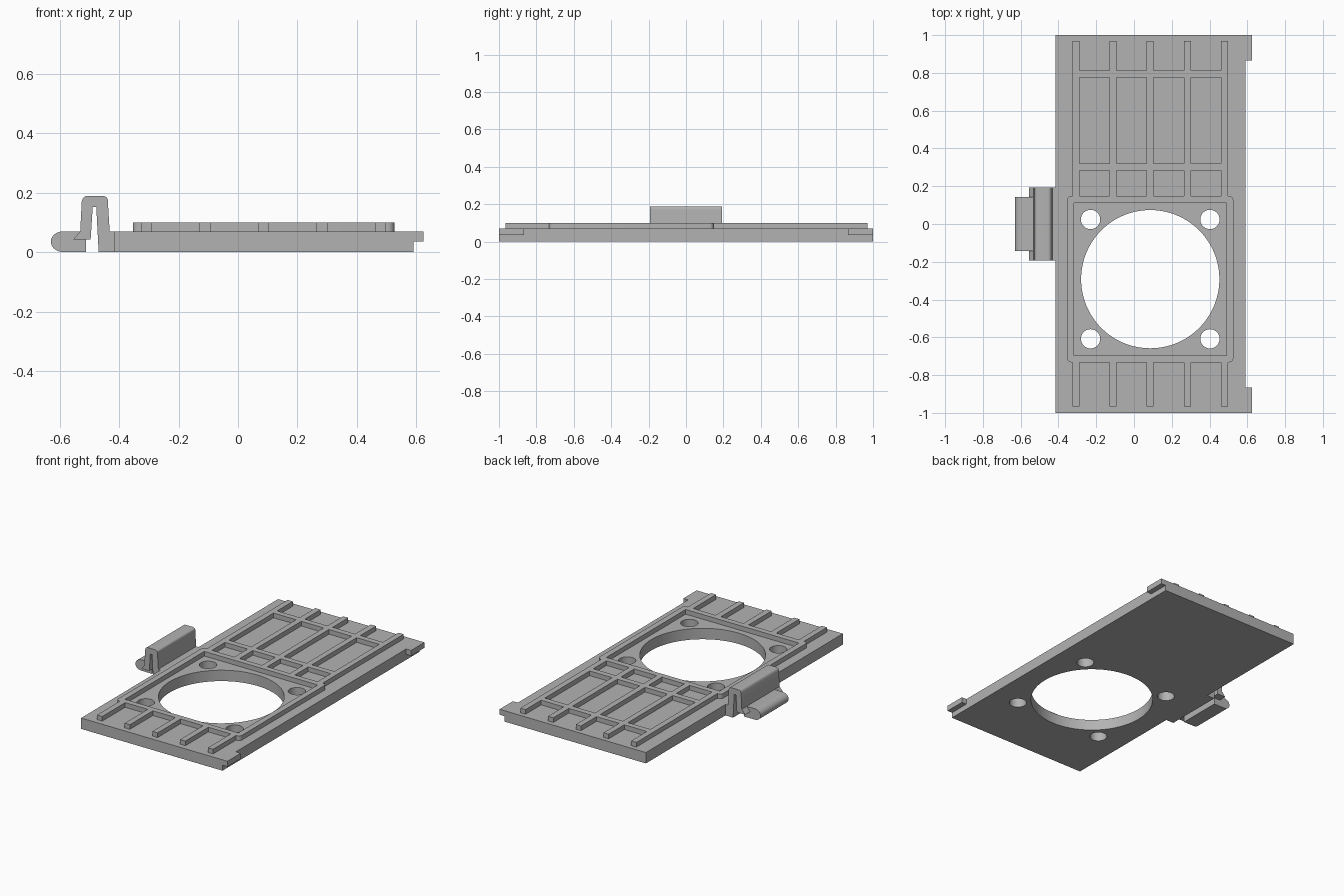
import bpy
import math
from mathutils import Matrix

old = bpy.data.objects.get("Cube")
if old:
    bpy.data.objects.remove(old, do_unlink=True)

grey = bpy.data.materials.new("plain grey")
grey.use_nodes = True
GREY = (0.45, 0.45, 0.45, 1)
grey.diffuse_color = GREY
grey.node_tree.nodes["Principled BSDF"].inputs["Base Color"].default_value = GREY


def extrude(name, loops, low, high, along_y=False):
    """Solid from an outline and its holes, between two heights (or two y positions)."""
    curve = bpy.data.curves.new(name, 'CURVE')
    curve.dimensions = '2D'
    curve.fill_mode = 'BOTH'
    curve.extrude = (high - low) / 2
    for loop in loops:
        spline = curve.splines.new('POLY')
        spline.points.add(len(loop) - 1)
        for point, (u, v) in zip(spline.points, loop):
            point.co = (u, v, 0, 1)
        spline.use_cyclic_u = True
    temp = bpy.data.objects.new(name + "_curve", curve)
    bpy.context.collection.objects.link(temp)
    bpy.context.view_layer.update()
    mesh = bpy.data.meshes.new_from_object(temp.evaluated_get(bpy.context.evaluated_depsgraph_get()))
    bpy.data.objects.remove(temp, do_unlink=True)
    middle = (low + high) / 2
    if along_y:
        mesh.transform(Matrix.Translation((0, middle, 0)) @ Matrix.Rotation(math.pi / 2, 4, 'X'))
    else:
        mesh.transform(Matrix.Translation((0, 0, middle)))
    mesh.materials.clear()
    mesh.materials.append(grey)
    obj = bpy.data.objects.new(name, mesh)
    bpy.context.collection.objects.link(obj)
    bpy.ops.object.select_all(action='DESELECT')
    obj.select_set(True)
    bpy.context.view_layer.objects.active = obj
    bpy.ops.object.shade_smooth_by_angle(angle=math.radians(25))
    return obj


def arc(cx, cy, rx, ry, start=0, end=360, steps=64):
    full = end - start == 360
    angles = [math.radians(start + (end - start) * i / steps) for i in range(steps + (not full))]
    return [(cx + rx * math.cos(a), cy + ry * math.sin(a)) for a in angles]


def rect(x0, x1, y0, y1):
    return [(x0, y0), (x1, y0), (x1, y1), (x0, y1)]


LEFT, RIGHT, TOP, RIB_TOP = -0.415, 0.59, 0.07, 0.1
CX, CY = 0.086, -0.292
W = 0.037

# Base plate with the round opening and four screw holes
holes = [arc(CX, CY, 0.366, 0.366, steps=96)]
holes += [arc(CX + sx * 0.316, CY + sy * 0.316, 0.051, 0.051, steps=40)
          for sx in (-1, 1) for sy in (-1, 1)]
extrude("base_plate", [rect(LEFT, RIGHT, -1, 1)] + holes, 0, TOP)

# Edge tabs
for name, y0, y1 in (("front_tab", -1, -0.865), ("back_tab", 0.865, 1)):
    extrude(name, [rect(RIGHT, 0.625, y0, y1)], 0.035, TOP)

# Raised frame with rounded corners
H, R = 0.44, 0.022
corners = []
for sx, sy, start in ((1, 1, 0), (-1, 1, 90), (-1, -1, 180), (1, -1, 270)):
    corners += arc(CX + sx * (H - R), CY + sy * (H - R), R, R, start, start + 90, 6)
inner = H - W
extrude("raised_frame", [corners, rect(CX - inner, CX + inner, CY - inner, CY + inner)], TOP, RIB_TOP)

# Long ribs behind the frame, short ribs in front of it
rib_x = [CX + i * 0.197 for i in range(-2, 3)]
for i, x in enumerate(rib_x):
    extrude(f"back_rib_{i}", [rect(x - W / 2, x + W / 2, CY + H, 0.97)], TOP, RIB_TOP)
    extrude(f"front_rib_{i}", [rect(x - W / 2, x + W / 2, -0.965, CY - H)], TOP, RIB_TOP)

# Cross ribs between the long ribs
for y in (0.301, 0.793):
    for i, (a, b) in enumerate(zip(rib_x, rib_x[1:])):
        extrude(f"cross_rib_{i}", [rect(a + W / 2, b - W / 2, y - W / 2, y + W / 2)], TOP, RIB_TOP)

# Spring clip: a folded strip joined to the plate edge
clip = [(LEFT, 0), (LEFT, TOP), (-0.432, TOP), (-0.438, 0.17)]
clip += arc(-0.455, 0.174, 0.017, 0.015, 10, 90, 6)
clip += arc(-0.507, 0.174, 0.017, 0.015, 90, 170, 6)
clip += [(-0.526, 0.17), (-0.531, TOP), (-0.555, 0.042), (-0.496, 0.042),
         (-0.489, 0.152), (-0.477, 0.152), (-0.469, 0)]
extrude("spring_clip", [clip], -0.192, 0.192, along_y=True)

# Finger grip with a rounded outer edge
grip = [(-0.512, 0), (-0.512, 0.042), (-0.555, 0.042), (-0.531, TOP)]
grip += arc(-0.587, 0.035, 0.043, 0.035, 90, 270, 20)
extrude("finger_grip", [grip], -0.142, 0.142, along_y=True)
